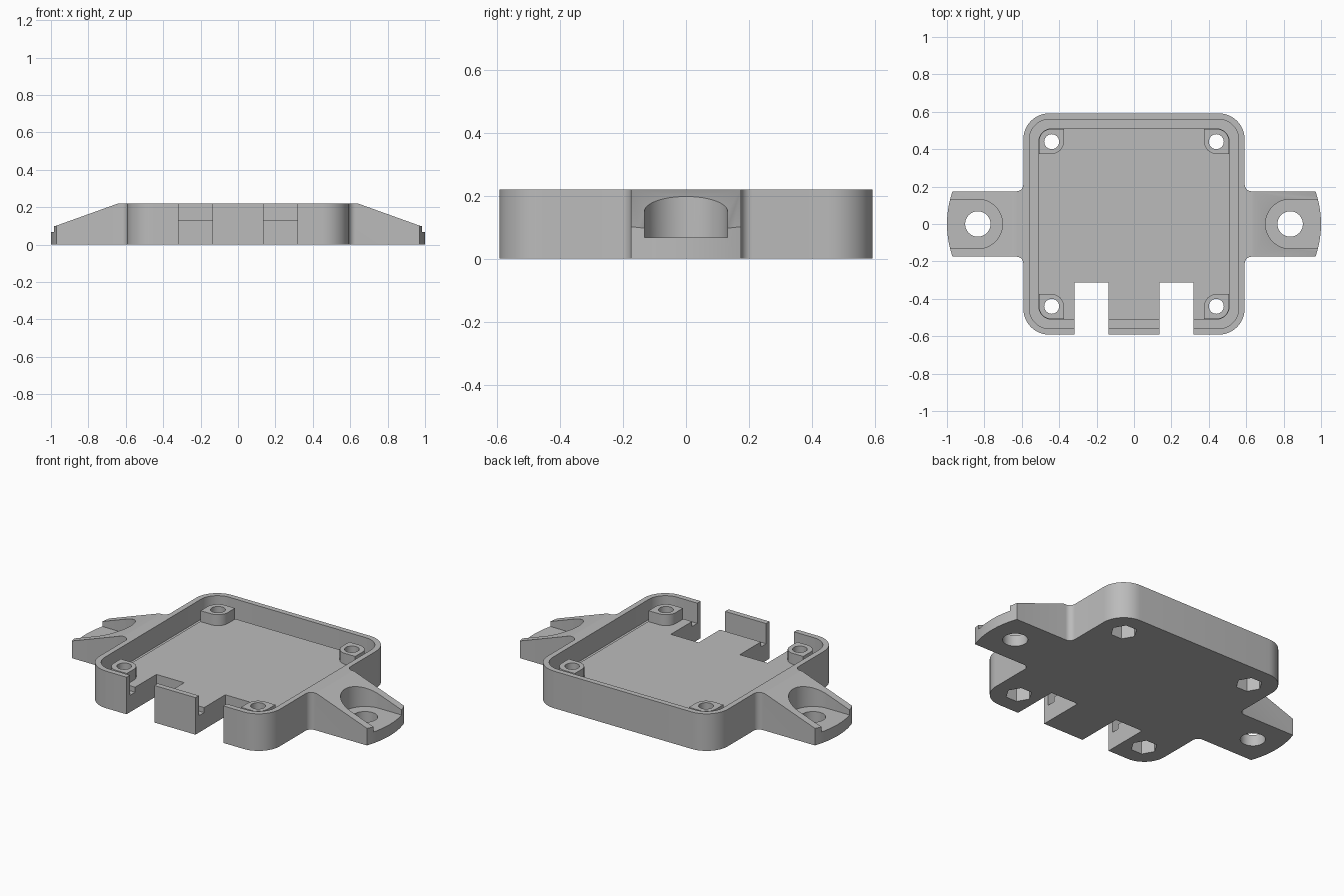
import bpy, bmesh, math

if "Cube" in bpy.data.objects:
    bpy.data.objects.remove(bpy.data.objects["Cube"])

grey = bpy.data.materials.new("grey_plastic")
grey.diffuse_color = (0.5, 0.5, 0.5, 1)
grey.use_nodes = True
grey.node_tree.nodes["Principled BSDF"].inputs["Base Color"].default_value = grey.diffuse_color


def prism(name, outline, z0, z1):
    """Extrude a 2D outline (x, y) from z0 to z1."""
    bm = bmesh.new()
    face = bm.faces.new([bm.verts.new((x, y, z0)) for x, y in outline])
    top = bmesh.ops.extrude_face_region(bm, geom=[face])
    verts = [g for g in top["geom"] if isinstance(g, bmesh.types.BMVert)]
    bmesh.ops.translate(bm, verts=verts, vec=(0, 0, z1 - z0))
    bmesh.ops.recalc_face_normals(bm, faces=bm.faces)
    mesh = bpy.data.meshes.new(name)
    bm.to_mesh(mesh)
    bm.free()
    mesh.materials.append(grey)
    obj = bpy.data.objects.new(name, mesh)
    bpy.context.collection.objects.link(obj)
    return obj


def arc(cx, cy, r, a0, a1, n):
    return [(cx + r * math.cos(math.radians(a0 + (a1 - a0) * i / n)),
             cy + r * math.sin(math.radians(a0 + (a1 - a0) * i / n))) for i in range(n + 1)]


def circle(cx, cy, r, n=32):
    return arc(cx, cy, r, 0, 360, n)[:-1]


def rounded_square(h, r, n=12):
    pts = []
    for sx, sy, a in ((1, 1, 0), (-1, 1, 90), (-1, -1, 180), (1, -1, 270)):
        pts += arc(sx * (h - r), sy * (h - r), r, a, a + 90, n)
    return pts


def box(x0, x1, y0, y1):
    return [(x0, y0), (x1, y0), (x1, y1), (x0, y1)]


def flip(pts, sx, sy=1):
    return [(x * sx, y * sy) for x, y in pts]


def combine(target, other, operation):
    """Boolean the other part into the target and remove it."""
    mod = target.modifiers.new("combine", 'BOOLEAN')
    mod.operation, mod.solver, mod.object = operation, 'EXACT', other
    bpy.context.view_layer.objects.active = target
    bpy.ops.object.modifier_apply(modifier=mod.name)
    bpy.data.objects.remove(other)


# Tray block
HEIGHT, FLOOR = 0.22, 0.13
tray = prism("mounting_tray", rounded_square(0.592, 0.14), 0, HEIGHT)

# Mounting ears: filleted root, bowed end, sloped top
EAR, FIL = 0.175, 0.035
half = arc(0.592 + FIL, EAR + FIL, FIL, 180, 270, 6)
R = 0.527
bow = math.degrees(math.asin(EAR / R))
ear_outline = ([(0.5, EAR + FIL)] + half + arc(1 - R, 0, R, bow, -bow, 14)
               + [(x, -y) for x, y in reversed(half)] + [(0.5, -EAR - FIL)])
for s in (1, -1):
    ear = prism("ear", flip(ear_outline, s), 0, HEIGHT)
    # slope profile drawn in x, z, then turned upright
    slope = prism("slope_cutter", flip([(0.64, 0.22), (0.98, 0.098), (1.2, 0.098), (1.2, 0.4), (0.64, 0.4)], s),
                  -0.5, 0.5)
    for v in slope.data.vertices:
        x, y, z = v.co
        v.co = (x, -z, y)
    combine(ear, slope, 'DIFFERENCE')
    # open counterbore and bolt hole
    bore = arc(0.835, 0, 0.132, 90, 270, 24) + [(1.2, -0.132), (1.2, 0.132)]
    combine(ear, prism("bore_cutter", flip(bore, s), 0.067, 0.5), 'DIFFERENCE')
    combine(ear, prism("bolt_cutter", flip(circle(0.835, 0, 0.068), s), -0.1, 0.5), 'DIFFERENCE')
    combine(tray, ear, 'UNION')

# Hollow inside with a shallow groove around a raised floor
combine(tray, prism("hollow_cutter", rounded_square(0.56, 0.11), 0.10, 0.5), 'DIFFERENCE')
combine(tray, prism("floor", rounded_square(0.511, 0.07), 0.05, FLOOR), 'UNION')

# Corner standoffs with screw holes and nut pockets underneath
post = (arc(0.44, 0.44, 0.065, 180, 270, 8) + [(0.508, 0.375)]
        + arc(0.443, 0.443, 0.065, 0, 90, 8) + [(0.375, 0.508)])
for sx in (1, -1):
    for sy in (1, -1):
        combine(tray, prism("standoff", flip(post, sx, sy), 0.08, 0.195), 'UNION')
        combine(tray, prism("screw_cutter", circle(sx * 0.44, sy * 0.44, 0.04, 24), -0.1, 0.5), 'DIFFERENCE')
        combine(tray, prism("nut_cutter", circle(sx * 0.44, sy * 0.44, 0.073, 6), -0.1, 0.08), 'DIFFERENCE')

# Cable notches in the front
for s in (1, -1):
    combine(tray, prism("notch_cutter", flip(box(0.135, 0.318, -1, -0.312), s), -0.1, 0.5), 'DIFFERENCE')

bpy.ops.object.select_all(action='DESELECT')
tray.select_set(True)
bpy.context.view_layer.objects.active = tray
bpy.ops.object.shade_smooth_by_angle(angle=math.radians(30))
